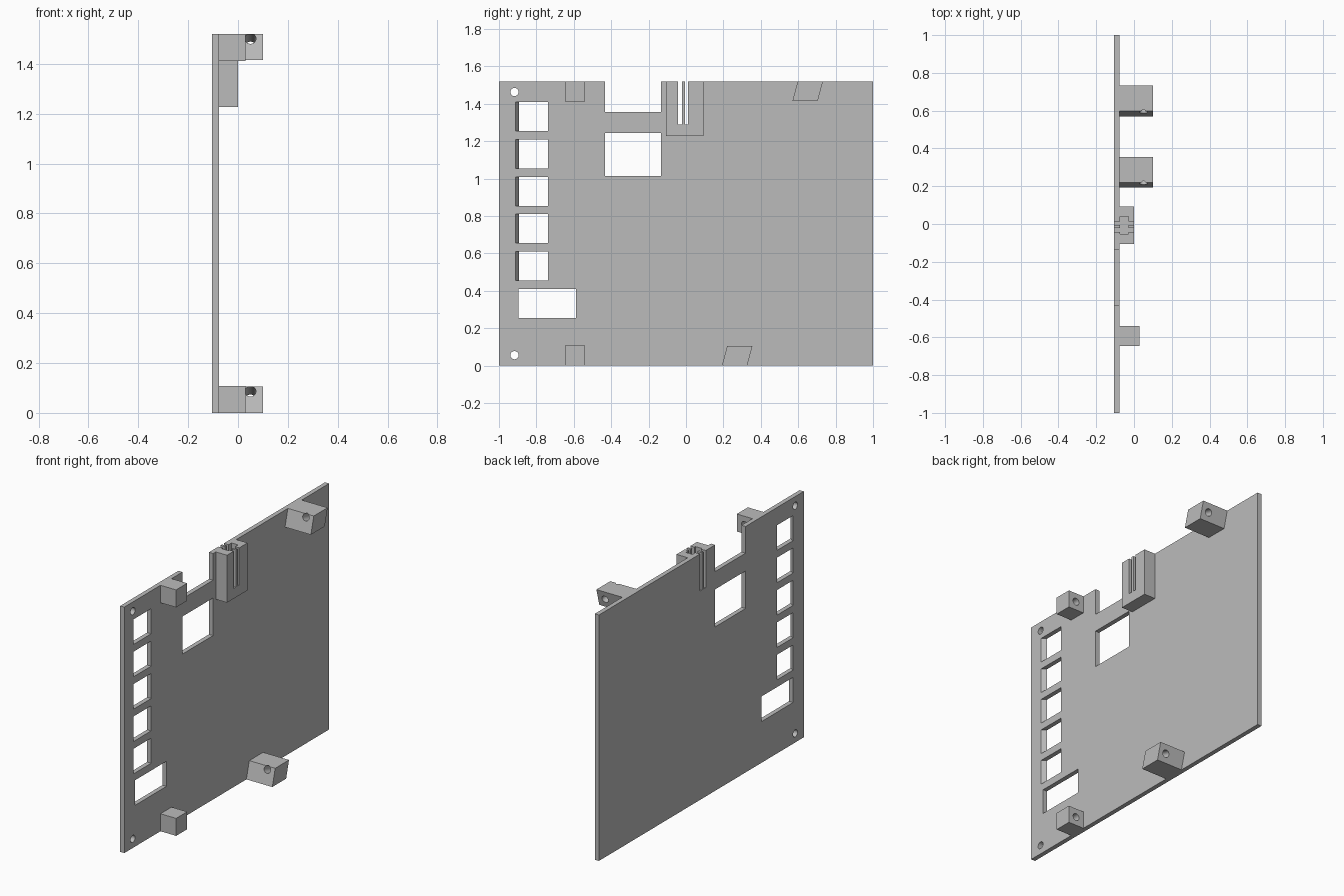
import bpy, bmesh, math
from mathutils import Vector, Matrix

if "Cube" in bpy.data.objects:
    bpy.data.objects.remove(bpy.data.objects["Cube"], do_unlink=True)

grey = bpy.data.materials.new("plain grey")
grey.use_nodes = True
colour = (0.5, 0.5, 0.5, 1)
grey.diffuse_color = colour
grey.node_tree.nodes["Principled BSDF"].inputs["Base Color"].default_value = colour

BACK, FACE = -0.105, -0.077      # two sides of the thin plate
HEIGHT = 1.52
HOLE = 0.022


def finish(name, bm):
    bmesh.ops.recalc_face_normals(bm, faces=bm.faces)
    mesh = bpy.data.meshes.new(name)
    bm.to_mesh(mesh)
    bm.free()
    mesh.materials.append(grey)
    obj = bpy.data.objects.new(name, mesh)
    bpy.context.collection.objects.link(obj)
    return obj


def prism(name, x0, x1, outline, outline_end=None):
    """Solid between a (y, z) outline at x0 and one at x1."""
    bm = bmesh.new()
    a = [bm.verts.new((x0, y, z)) for y, z in outline]
    b = [bm.verts.new((x1, y, z)) for y, z in outline_end or outline]
    bm.faces.new(a)
    bm.faces.new(b)
    for i in range(len(a)):
        j = (i + 1) % len(a)
        bm.faces.new((a[i], a[j], b[j], b[i]))
    return finish(name, bm)


def rect(y0, y1, z0, z1):
    return [(y0, z0), (y1, z0), (y1, z1), (y0, z1)]


def box(name, x0, x1, y0, y1, z0, z1):
    return prism(name, x0, x1, rect(y0, y1, z0, z1))


def rod(name, start, end, radius=HOLE):
    start, end = Vector(start), Vector(end)
    axis = end - start
    turn = axis.to_track_quat('Z', 'Y').to_matrix().to_4x4()
    bm = bmesh.new()
    bmesh.ops.create_cone(bm, cap_ends=True, segments=32, radius1=radius, radius2=radius,
                          depth=axis.length, matrix=Matrix.Translation((start + end) / 2) @ turn)
    return finish(name, bm)


def cut(obj, cutters):
    """Subtract each cutter, keep the result, then drop the cutters."""
    for c in cutters:
        c.hide_render = True
        mod = obj.modifiers.new("cut", 'BOOLEAN')
        mod.operation, mod.solver, mod.object = 'DIFFERENCE', 'EXACT', c
    graph = bpy.context.evaluated_depsgraph_get()
    mesh = bpy.data.meshes.new_from_object(obj.evaluated_get(graph))
    obj.modifiers.clear()
    obj.data = mesh
    for c in cutters:
        bpy.data.objects.remove(c, do_unlink=True)


def slots():
    return [box("slot_cutter", -0.15, 0.05, y0, y1, 1.29, 1.6)
            for y0, y1 in ((-0.043, -0.021), (-0.006, 0.012))]


# Thin upright plate with its openings
plate = box("plate", BACK, FACE, -1, 1, 0, HEIGHT)
openings = [box("notch_cutter", -0.2, 0, -0.432, -0.134, 1.355, 1.6),
            box("window_cutter", -0.2, 0, -0.432, -0.134, 1.013, 1.245),
            box("wide_port_cutter", -0.2, 0, -0.895, -0.588, 0.255, 0.41)]
for i in range(5):
    z = 0.455 + 0.2 * i
    # one side wall of each port is slanted
    openings.append(prism("port_cutter", BACK - 0.01, FACE + 0.01,
                          rect(-0.886, -0.738, z, z + 0.155),
                          rect(-0.918, -0.738, z, z + 0.155)))
for z in (0.056, 1.463):
    openings.append(rod("screw_cutter", (-0.2, -0.917, z), (0, -0.917, z)))
cut(plate, openings + slots())

# Slotted socket block with a cross-shaped cavity
socket = box("socket_block", FACE, 0, -0.107, 0.093, 1.227, HEIGHT)
cut(socket, slots() + [box("cavity_cutter", -0.073, -0.028, -0.053, 0.041, 1.29, 1.6)])

# Small square lugs with a blind hole in the rear
for place, z in (("lower", 0), ("upper", HEIGHT - 0.108)):
    lug = box(place + "_square_lug", FACE, 0.03, -0.647, -0.539, z, z + 0.108)
    mid = z + 0.054
    cut(lug, [rod("lug_cutter", (-0.023, -0.6, mid), (-0.023, -0.5, mid))])

# Leaning lugs, bored square to their sloped ends
lean = math.radians(15)
direction = Vector((0, -math.cos(lean), math.sin(lean)))
for place, y, z in (("lower", 0.192, 0), ("upper", 0.569, HEIGHT - 0.105)):
    shift = 0.105 * math.tan(lean)
    lug = prism(place + "_leaning_lug", FACE, 0.1,
                [(y, z), (y + 0.135, z), (y + 0.135 + shift, z + 0.105), (y + shift, z + 0.105)])
    centre = Vector((0.05, y + 0.135 + shift / 2, z + 0.0525))
    cut(lug, [rod("lug_cutter", centre - direction * 0.1, centre + direction * 0.25)])

# Smooth the round bores, keep every edge crisp
bpy.ops.object.select_all(action='DESELECT')
for obj in bpy.context.scene.objects:
    if obj.type == 'MESH':
        obj.select_set(True)
        bpy.context.view_layer.objects.active = obj
bpy.ops.object.shade_smooth_by_angle(angle=math.radians(30))
